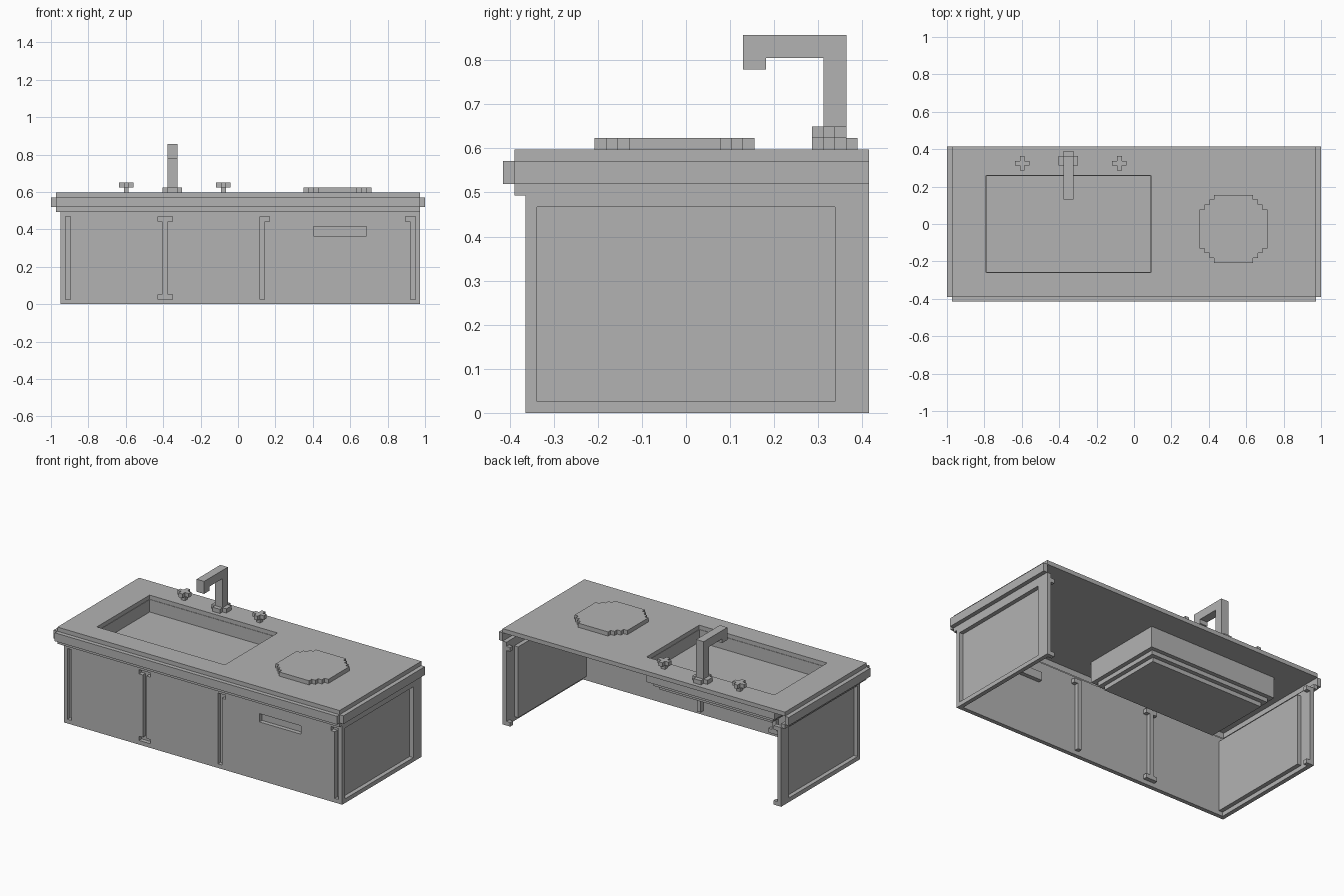
import bpy
import bmesh

if "Cube" in bpy.data.objects:
    bpy.data.objects.remove(bpy.data.objects["Cube"], do_unlink=True)

# Everything sits on a block grid: 77 wide, 32 deep, 33 high
U = 2 / 77
NX, NY = 77, 32

grey = bpy.data.materials.new("plain_grey")
grey.use_nodes = True
grey.diffuse_color = (0.45, 0.45, 0.45, 1)
grey.node_tree.nodes["Principled BSDF"].inputs["Base Color"].default_value = grey.diffuse_color


def make_object(name, bm):
    bmesh.ops.recalc_face_normals(bm, faces=bm.faces)
    mesh = bpy.data.meshes.new(name)
    bm.to_mesh(mesh)
    bm.free()
    mesh.materials.append(grey)
    obj = bpy.data.objects.new(name, mesh)
    bpy.context.collection.objects.link(obj)
    return obj


def part(name, *boxes):
    """Joined boxes, each given as x, y and z ranges in grid units."""
    bm = bmesh.new()
    for ranges in boxes:
        verts = bmesh.ops.create_cube(bm, size=1)["verts"]
        for v in verts:
            for axis, (lo, hi) in enumerate(ranges):
                v.co[axis] = lo if v.co[axis] < 0 else hi
            v.co.x = (v.co.x - NX / 2) * U
            v.co.y = (v.co.y - NY / 2) * U
            v.co.z *= U
    return make_object(name, bm)


def cut(obj, *boxes):
    """Cut boxes out of an object, one at a time."""
    for ranges in boxes:
        cutter = part("cutter", ranges)
        cutter.hide_render = True
        mod = obj.modifiers.new("cut", 'BOOLEAN')
        mod.operation = 'DIFFERENCE'
        mod.solver = 'EXACT'
        mod.object = cutter
        bpy.context.view_layer.objects.active = obj
        bpy.ops.object.modifier_apply(modifier=mod.name)
        bpy.data.objects.remove(cutter, do_unlink=True)


# Front panel with door gaps and a drawer grip, each backed one layer behind
full = (1, 18)
top, foot = (17, 18), (1, 2)
recesses = [
    ((3, 4), full),
    ((23, 24), full), ((22, 25), top), ((22, 25), foot),
    ((43, 44), full), ((43, 45), top),
    ((74, 75), full), ((73, 75), top),
    ((54, 65), (14, 16)),
]
front = part("front_panel", ((2, 76), (2, 3), (0, 19)))
cut(front, *[(x, (1, 4), z) for x, z in recesses])
part("front_recess_backs", *[(x, (3, 4), z) for x, z in recesses])

# Side panels: a thin frame around a recessed sheet, with small rear feet
for name, outer, inner in (("right_side", 2, 3), ("left_side", 75, 74)):
    frame = part(name + "_frame", ((outer, outer + 1), (3, 32), (0, 19)))
    cut(frame, ((outer - 1, outer + 2), (3, 29), full))
    part(name + "_sheet", ((inner, inner + 1), (3, 29), full))
    part(name + "_rear_feet", *[((inner, inner + 1), (31, 32), z)
                                for z in ((0, 1), (18, 19))])

# Countertop with a basin opening
basin_x, basin_y = (8, 42), (6, 26)
counter = part("countertop", ((1, 76), (1, 32), (22, 23)))
cut(counter, (basin_x, basin_y, (21, 24)))

# Lower lip and protruding band along the front and both ends
part("countertop_lip",
     ((1, 76), (1, 2), (19, 20)),
     ((1, 2), (2, 32), (19, 20)),
     ((75, 76), (2, 32), (19, 20)))
part("countertop_band",
     ((1, 76), (0, 1), (20, 22)),
     ((0, 1), (1, 32), (20, 22)),
     ((76, 77), (1, 32), (20, 22)))

# Basin body, hollow on top and stepping inward underneath
basin = part("basin", (basin_x, basin_y, (17, 22)))
cut(basin, ((8.1, 41.9), (6.1, 25.9), (19, 24)))
part("basin_underside", *[((8 + s, 42 - s), (6 + s, 26 - s), (17 - s, 18 - s))
                          for s in (1, 2)])

# Round stepped tray on the counter, extruded from a stepped outline
quarter = []
for s in range(4):
    quarter += [(7 - s, 4 + s), (7 - s - 1, 4 + s)] if s < 3 else [(4, 7)]
outline = quarter + [(-x, y) for x, y in reversed(quarter)]
outline += [(-x, -y) for x, y in outline]
bm = bmesh.new()
verts = [bm.verts.new(((59 + x - NX / 2) * U, (15 + y - NY / 2) * U, 23 * U))
         for x, y in outline]
face = bm.faces.new(verts)
lifted = bmesh.ops.extrude_face_region(bm, geom=[face])["geom"]
bmesh.ops.translate(bm, vec=(0, 0, U),
                    verts=[g for g in lifted if isinstance(g, bmesh.types.BMVert)])
make_object("round_tray", bm)

# Faucet
part("faucet_base", ((23, 27), (28, 30), (23, 24)), ((24, 26), (27, 31), (23, 24)))
part("faucet_spout",
     ((24, 26), (28, 30), (23, 31)),
     ((24, 26), (21, 30), (31, 33)),
     ((24, 26), (21, 23), (30, 31)))

# Cross-shaped tap handles
for name, x in (("right_tap", 14), ("left_tap", 34)):
    part(name,
         ((x + 1, x + 2), (28, 29), (23, 24)),
         ((x, x + 3), (28, 29), (24, 25)),
         ((x + 1, x + 2), (27, 30), (24, 25)))
